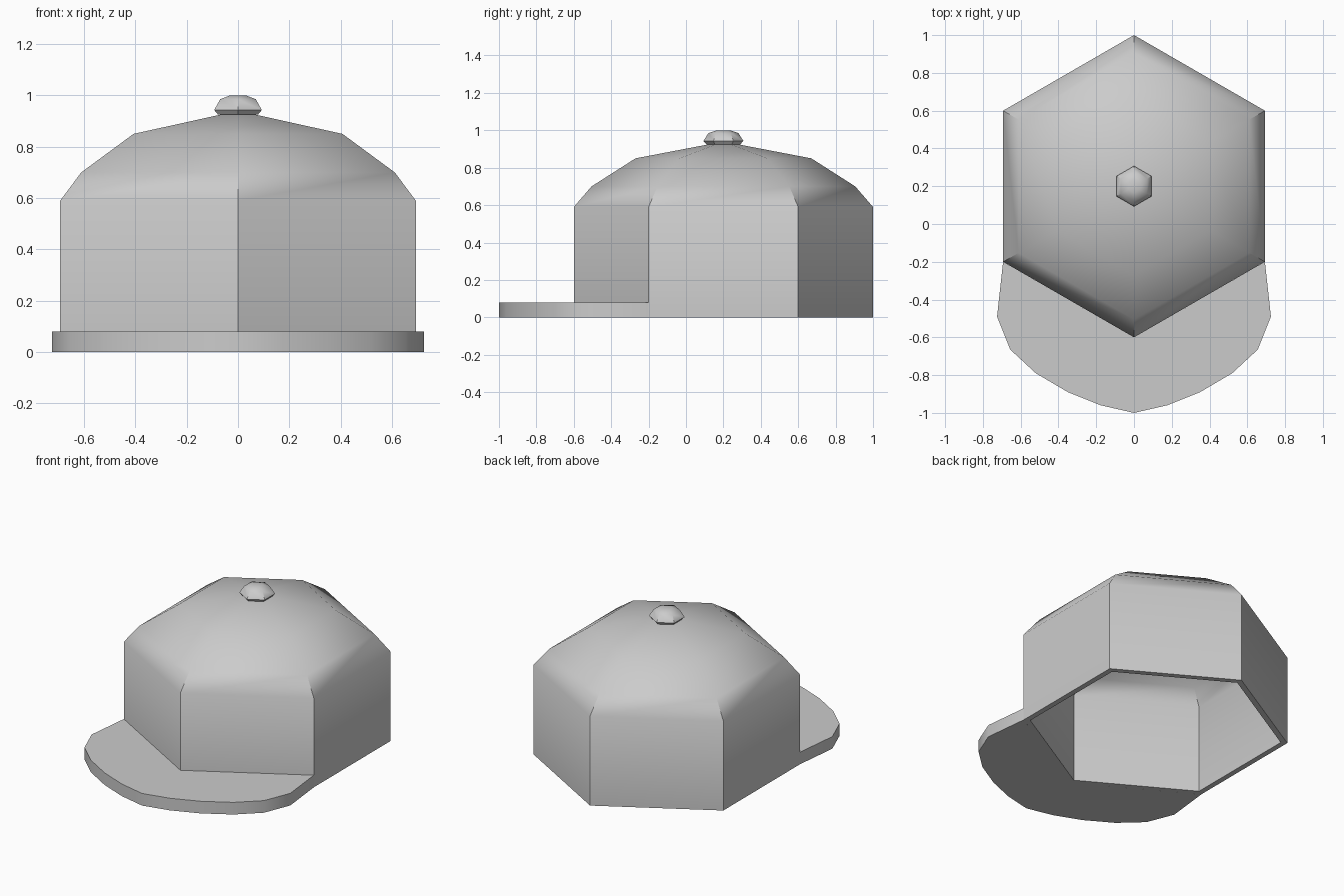
import bpy, bmesh
from math import radians, sin, cos, tau

if "Cube" in bpy.data.objects:
    bpy.data.objects.remove(bpy.data.objects["Cube"])

CENTRE_Y = 0.2
SIDES = 6


def make_object(name, bm, angle):
    bmesh.ops.recalc_face_normals(bm, faces=bm.faces[:])
    mesh = bpy.data.meshes.new(name)
    bm.to_mesh(mesh)
    bm.free()
    obj = bpy.data.objects.new(name, mesh)
    bpy.context.collection.objects.link(obj)
    bpy.ops.object.select_all(action='DESELECT')
    obj.select_set(True)
    bpy.context.view_layer.objects.active = obj
    bpy.ops.object.shade_smooth_by_angle(angle=radians(angle))
    return obj


def lathe(name, profile, angle):
    """Six-sided turned shape from (radius, z) points that start and end on the axis."""
    bm = bmesh.new()
    rings = []
    for r, z in profile:
        if r == 0:
            rings.append([bm.verts.new((0, CENTRE_Y, z))] * SIDES)
        else:
            rings.append([bm.verts.new((r * sin(tau * i / SIDES),
                                        CENTRE_Y + r * cos(tau * i / SIDES), z))
                          for i in range(SIDES)])
    for a, b in zip(rings, rings[1:]):
        for i in range(SIDES):
            j = (i + 1) % SIDES
            quad = dict.fromkeys((a[i], a[j], b[j], b[i]))
            bm.faces.new(list(quad))
    return make_object(name, bm, angle)


# Hollow crown: outer shell down to the rim, then back up the inside
lathe("crown", [(0, 0.94), (0.47, 0.85), (0.705, 0.70), (0.80, 0.59), (0.80, 0),
                (0.76, 0), (0.76, 0.58), (0.675, 0.67), (0.45, 0.815), (0, 0.90)], 43)

# Small button on top
lathe("top_button", [(0, 0.925), (0.09, 0.925), (0.107, 0.943), (0.08, 0.985),
                     (0.035, 1.0), (0, 1.0)], 40)

# Flat brim: half outline mirrored across x, wrapped around the crown front
half = [(0.693, -0.2), (0.725, -0.49), (0.655, -0.665), (0.52, -0.79),
        (0.35, -0.89), (0.175, -0.96)]
outline = half + [(0, -1.0)] + [(-x, y) for x, y in reversed(half)] + [(0, -0.6)]
bm = bmesh.new()
base = bm.faces.new([bm.verts.new((x, y, 0)) for x, y in outline])
top = bmesh.ops.extrude_face_region(bm, geom=[base], use_keep_orig=True)["geom"]
bmesh.ops.translate(bm, vec=(0, 0, 0.08),
                    verts=[v for v in top if isinstance(v, bmesh.types.BMVert)])
make_object("brim", bm, 40)
